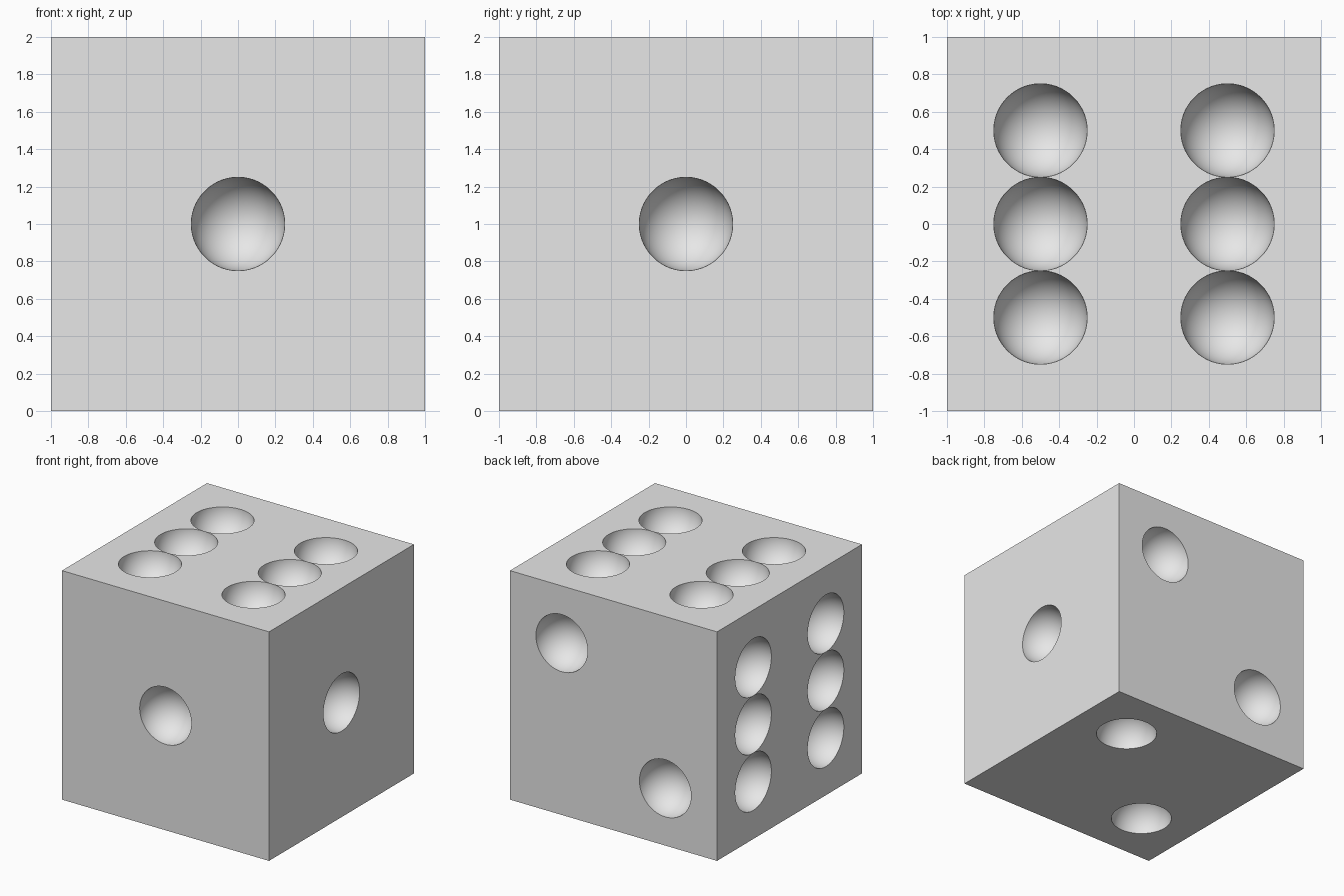
import bpy
import bmesh
import math
from mathutils import Matrix, Vector

old = bpy.data.objects.get("Cube")
if old:
    bpy.data.objects.remove(old, do_unlink=True)

grey = bpy.data.materials.new("light_grey")
grey.use_nodes = True
colour = (0.8, 0.8, 0.8, 1.0)
grey.diffuse_color = colour
grey.node_tree.nodes["Principled BSDF"].inputs["Base Color"].default_value = colour

HALF = 1.0
PIP = 0.25
STEP = 0.5


def make_object(name, bm):
    mesh = bpy.data.meshes.new(name)
    bm.to_mesh(mesh)
    bm.free()
    mesh.materials.append(grey)
    obj = bpy.data.objects.new(name, mesh)
    bpy.context.scene.collection.objects.link(obj)
    return obj


# Solid cube body resting on the ground
bm = bmesh.new()
bmesh.ops.create_cube(bm, size=2 * HALF,
                      matrix=Matrix.Translation((0, 0, HALF)))
die = make_object("die_body", bm)

# Pip layouts in steps from each face centre, along the two other axes
one = [(0, 0)]
two = [(-1, -1), (1, 1)]
six_rows = [(a, b) for a in (-1, 1) for b in (-1, 0, 1)]
faces = [
    ((0, -1, 0), one),        # front
    ((1, 0, 0), one),         # +x side
    ((0, 1, 0), two),         # back
    ((0, 0, -1), two),        # bottom
    ((-1, 0, 0), six_rows),   # -x side
    ((0, 0, 1), six_rows),    # top
]

# One cutter holding a sphere for every pip, poles along the face normal
bm = bmesh.new()
for direction, layout in faces:
    normal = Vector(direction)
    u, v = [Vector(a) for a in ((1, 0, 0), (0, 1, 0), (0, 0, 1))
            if abs(normal.dot(Vector(a))) < 0.5]
    turn = normal.to_track_quat('Z', 'Y').to_matrix().to_4x4()
    # Half-segment turn keeps neighbouring spheres from touching
    turn = turn @ Matrix.Rotation(math.pi / 64, 4, 'Z')
    for a, b in layout:
        centre = Vector((0, 0, HALF)) + normal * HALF + (u * a + v * b) * STEP
        bmesh.ops.create_uvsphere(bm, u_segments=64, v_segments=33, radius=PIP,
                                  matrix=Matrix.Translation(centre) @ turn)
cutter = make_object("pip_cutter", bm)
cutter.hide_render = True

# Hollow the pips out of the body
cut = die.modifiers.new("pips", 'BOOLEAN')
cut.operation = 'DIFFERENCE'
cut.solver = 'EXACT'
cut.object = cutter
bpy.ops.object.select_all(action='DESELECT')
bpy.context.view_layer.objects.active = die
die.select_set(True)
bpy.ops.object.modifier_apply(modifier=cut.name)
bpy.data.objects.remove(cutter, do_unlink=True)

# Smooth hollows with crisp rims and cube edges
bpy.ops.object.shade_smooth_by_angle(angle=math.radians(30))
